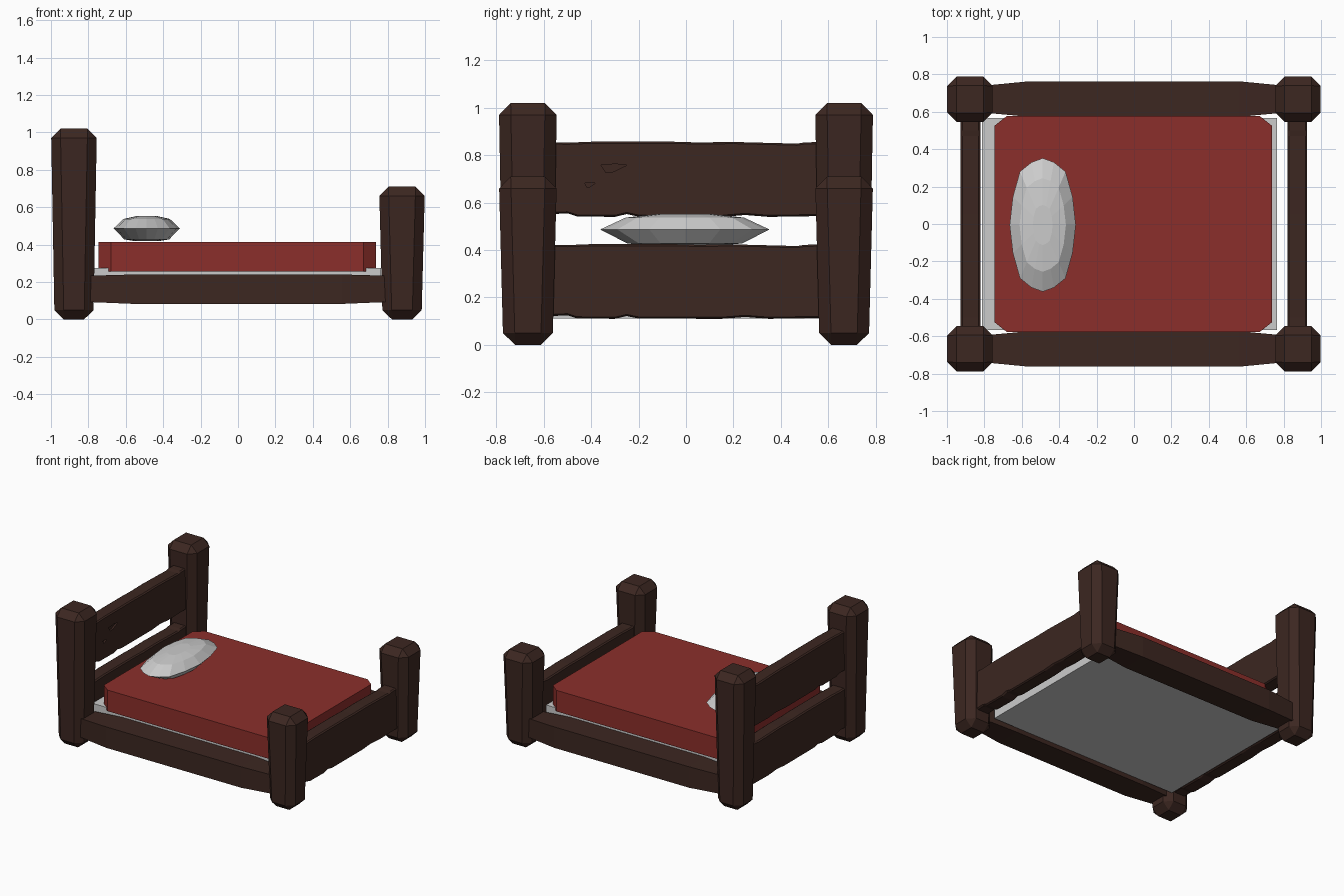
import bpy, bmesh
from mathutils import Vector
from math import sin, cos, pi

if "Cube" in bpy.data.objects:
    bpy.data.objects.remove(bpy.data.objects["Cube"])


def material(name, rgb):
    m = bpy.data.materials.new(name)
    m.diffuse_color = (*rgb, 1)
    m.use_nodes = True
    m.node_tree.nodes["Principled BSDF"].inputs["Base Color"].default_value = m.diffuse_color
    return m


WOOD = material("dark_wood", (0.045, 0.02, 0.015))
RED = material("red_cloth", (0.26, 0.028, 0.024))


def finish(name, bm, mat=None):
    bmesh.ops.recalc_face_normals(bm, faces=bm.faces[:])
    me = bpy.data.meshes.new(name)
    bm.to_mesh(me)
    bm.free()
    ob = bpy.data.objects.new(name, me)
    bpy.context.collection.objects.link(ob)
    if mat:
        me.materials.append(mat)
    return ob


def loft(name, rings, mat=None):
    """Skin a list of equal-length closed rings and cap both ends."""
    bm = bmesh.new()
    rows = [[bm.verts.new(p) for p in r] for r in rings]
    n = len(rows[0])
    for a, b in zip(rows, rows[1:]):
        for i in range(n):
            j = (i + 1) % n
            bm.faces.new((a[i], a[j], b[j], b[i]))
    bm.faces.new(rows[0])
    bm.faces.new(rows[-1])
    return finish(name, bm, mat)


def post(name, x, y, height):
    """Square post, narrower at the foot, all edges chamfered."""
    bm = bmesh.new()
    bmesh.ops.create_cube(bm, size=1)
    for v in bm.verts:
        w = 0.245 if v.co.z > 0 else 0.208
        v.co = Vector((x + v.co.x * w, y + v.co.y * w, (v.co.z + 0.5) * height))
    bmesh.ops.bevel(bm, geom=bm.edges[:], offset=0.05, segments=1, affect='EDGES')
    return finish(name, bm, WOOD)


# Corner posts
for side, y in (("front", -0.667), ("back", 0.667)):
    post(f"head_post_{side}", -0.877, y, 1.02)
    post(f"foot_post_{side}", 0.877, y, 0.71)

# Side rails, slimmer toward the posts
for side, s in (("front", -1), ("back", 1)):
    rings = []
    for x, y0, y1, z0, z1 in ((-0.85, 0.6, 0.735, 0.095, 0.232), (-0.56, 0.573, 0.763, 0.083, 0.24),
                              (0.56, 0.573, 0.763, 0.083, 0.24), (0.85, 0.6, 0.735, 0.095, 0.232)):
        rings.append([(x, s * y0, z0), (x, s * y1, z0), (x, s * y1, z1), (x, s * y0, z1)])
    loft(f"side_rail_{side}", rings, WOOD)

# Rough planks with uneven top and bottom edges
TOP = [(0.6, 0), (0.5, -0.003), (0.47, -0.008), (0.2, -0.001), (0.05, -0.003), (-0.05, 0),
       (-0.4, 0), (-0.5, -0.004), (-0.6, -0.002)]
BOTTOM = [(-0.6, 0.01), (-0.5, 0.015), (-0.46, 0.002), (-0.3, 0), (-0.25, 0.012), (-0.2, 0.001),
          (0.15, 0.0), (0.25, 0.008), (0.35, 0.0), (0.6, 0.004)]


def plank(name, x, z0, z1):
    outline = [(y, z1 + d) for y, d in TOP] + [(y, z0 + d) for y, d in BOTTOM]
    zc = (z0 + z1) / 2
    rings = []
    for dx, inset in ((-0.053, 0.007), (-0.043, 0), (0.043, 0), (0.053, 0.007)):
        rings.append([(x + dx, y, z - inset if z > zc else z + inset) for y, z in outline])
    return loft(name, rings, WOOD)


upper = plank("headboard_upper_plank", -0.875, 0.54, 0.857)
plank("headboard_lower_plank", -0.875, 0.11, 0.425)
plank("footboard_plank", 0.873, 0.11, 0.425)

# Small gouges in the headboard face
for i, (y, z, w, h) in enumerate(((-0.305, 0.745, 0.055, 0.018), (-0.405, 0.675, 0.022, 0.01))):
    shape = [(-1, 0.8), (-0.6, -1), (-0.1, -0.9), (1, 0.7), (0.2, 1)]
    cutter = loft(f"gouge_cutter_{i}", [[(x, y + a * w, z + b * h) for a, b in shape]
                                        for x in (-0.835, -0.80)])
    cutter.hide_render = True
    cutter.hide_set(True)
    m = upper.modifiers.new("gouge", 'BOOLEAN')
    m.operation = 'DIFFERENCE'
    m.object = cutter

# Mattress
loft("mattress", [[(-0.813, -0.567, z), (0.765, -0.567, z), (0.765, 0.567, z), (-0.813, 0.567, z)]
                  for z in (0.112, 0.275)])

# Blanket with clipped corners
X0, X1, Y, CX, CY = -0.745, 0.737, 0.578, 0.066, 0.052
corners = [(X0 + CX, -Y), (X1 - CX, -Y), (X1, -Y + CY), (X1, Y - CY),
           (X1 - CX, Y), (X0 + CX, Y), (X0, Y - CY), (X0, -Y + CY)]
loft("blanket", [[(x, y, z) for x, y in corners] for z in (0.256, 0.414)], RED)

# Pillow: low-poly cushion with a sharp seam
half = [(0, 0.357), (0.06, 0.335), (0.122, 0.285), (0.16, 0.15), (0.177, 0)]
quad = half + [(x, -y) for x, y in half[-2::-1]]
seam = quad + [(-x, y) for x, y in quad[-2:0:-1]]
rings = []
for k, z in ((0.35, 0.418), (0.68, 0.428), (1, 0.487), (0.7, 0.537), (0.3, 0.553)):
    rings.append([(-0.488 + x * k, -0.005 + y * k, z) for x, y in seam])
loft("pillow", rings)
